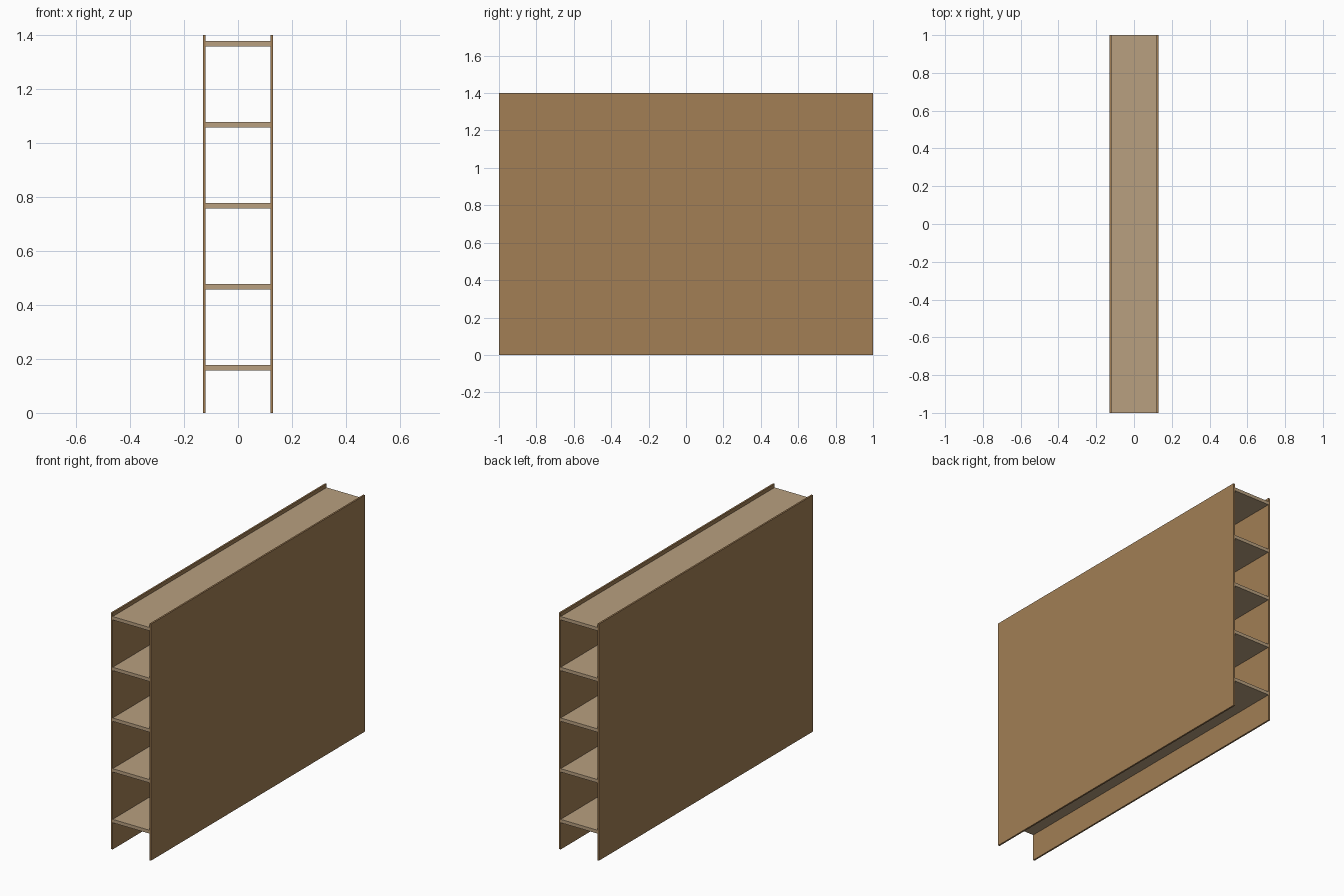
import bpy

if "Cube" in bpy.data.objects:
    bpy.data.objects.remove(bpy.data.objects["Cube"])

LENGTH, HEIGHT = 2.0, 1.4
OUTER, INNER = 0.13, 0.12      # side panel faces in x
SHELF_T, SHELF_STEP, SHELF_Z = 0.02, 0.3, 0.168


def material(name, color):
    mat = bpy.data.materials.new(name)
    mat.diffuse_color = (*color, 1)
    mat.use_nodes = True
    mat.node_tree.nodes["Principled BSDF"].inputs["Base Color"].default_value = mat.diffuse_color
    return mat


def board(name, size, location, mat):
    bpy.ops.mesh.primitive_cube_add(size=1, location=location)
    obj = bpy.context.object
    obj.name = name
    obj.scale = size
    bpy.ops.object.transform_apply(location=False, rotation=False, scale=True)
    obj.data.materials.append(mat)
    return obj


panel_wood = material("panel_wood", (0.36, 0.21, 0.09))
shelf_wood = material("shelf_wood", (0.48, 0.35, 0.215))

# Two tall side panels
for side, label in ((-1, "left"), (1, "right")):
    board(f"{label}_panel", (OUTER - INNER, LENGTH, HEIGHT),
          (side * (OUTER + INNER) / 2, 0, HEIGHT / 2), panel_wood)

# Five evenly spaced shelves between the panels
for i in range(5):
    board(f"shelf_{i + 1}", (2 * INNER, LENGTH, SHELF_T),
          (0, 0, SHELF_Z + i * SHELF_STEP), shelf_wood)
